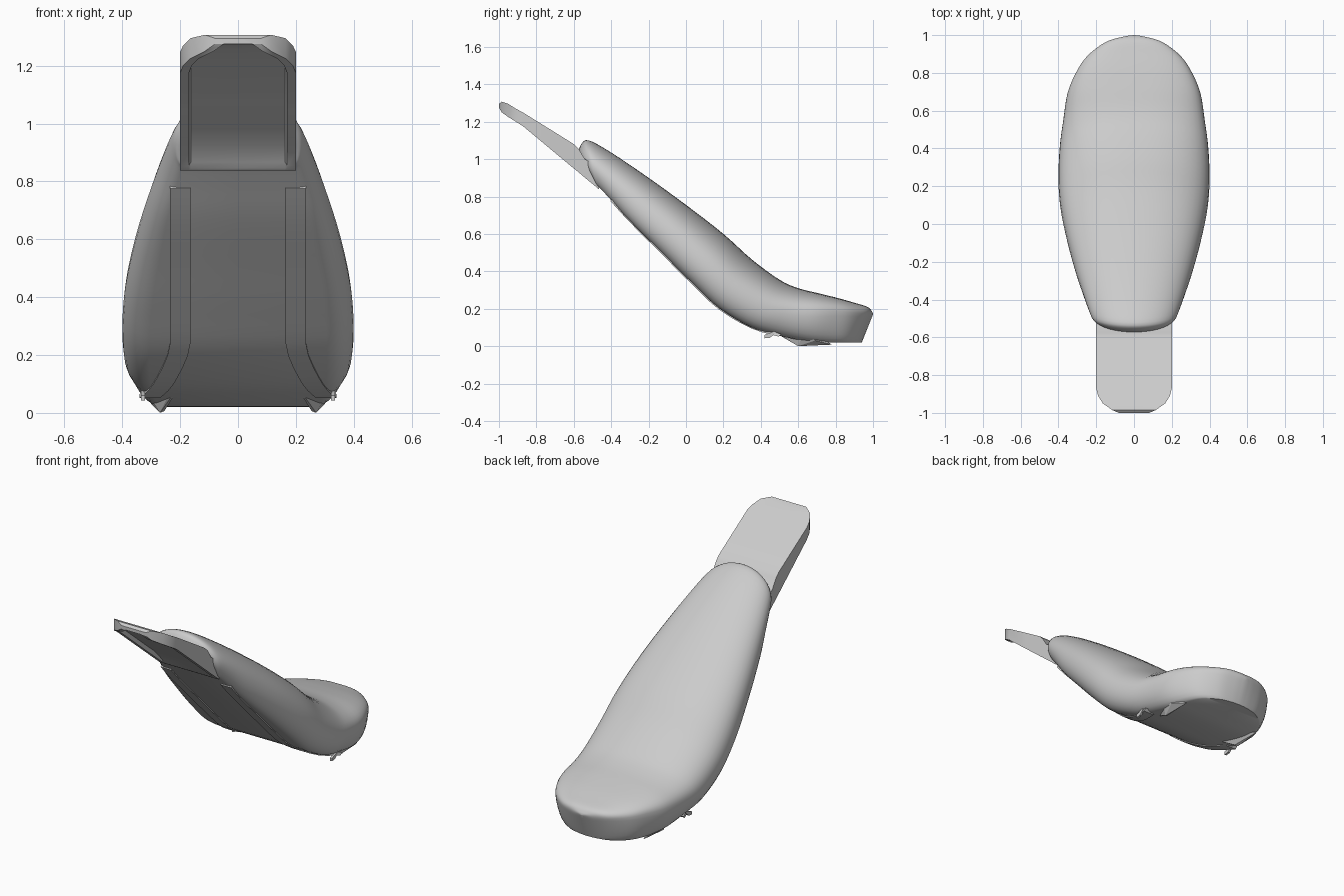
import bpy, bmesh, math

if "Cube" in bpy.data.objects:
    bpy.data.objects.remove(bpy.data.objects["Cube"])

grey = bpy.data.materials.new("light_grey")
grey.use_nodes = True
grey.diffuse_color = (0.6, 0.6, 0.6, 1)
grey.node_tree.nodes["Principled BSDF"].inputs["Base Color"].default_value = (0.6, 0.6, 0.6, 1)


def finish(name, bm, angle=35):
    bmesh.ops.remove_doubles(bm, verts=bm.verts, dist=0.0002)
    bmesh.ops.recalc_face_normals(bm, faces=bm.faces)
    me = bpy.data.meshes.new(name)
    bm.to_mesh(me)
    bm.free()
    ob = bpy.data.objects.new(name, me)
    bpy.context.collection.objects.link(ob)
    me.materials.append(grey)
    bpy.ops.object.select_all(action="DESELECT")
    ob.select_set(True)
    bpy.context.view_layer.objects.active = ob
    bpy.ops.object.shade_smooth_by_angle(angle=math.radians(angle))


def loft(name, rings, angle=35):
    """Skin closed rings of points and cap both ends."""
    bm = bmesh.new()
    rows = [[bm.verts.new(p) for p in r] for r in rings]
    n = len(rows[0])
    for a, b in zip(rows, rows[1:]):
        for i in range(n):
            j = (i + 1) % n
            bm.faces.new((a[i], a[j], b[j], b[i]))
    bm.faces.new(rows[0])
    bm.faces.new(rows[-1])
    finish(name, bm, angle)


def hull(name, points):
    bm = bmesh.new()
    for p in points:
        bm.verts.new(p)
    bmesh.ops.convex_hull(bm, input=bm.verts)
    finish(name, bm, 20)


def mirrored(half):
    """Complete a half section that starts and ends on the centre line."""
    return half + [(-x, y, z) for x, y, z in half[-2:0:-1]]


def spline(rows, steps):
    """Catmull-Rom interpolation of station rows."""
    out = []
    for i in range(len(rows) - 1):
        p = [rows[max(0, min(len(rows) - 1, i + k))] for k in (-1, 0, 1, 2)]
        for s in range(steps):
            t = s / steps
            out.append([0.5 * (2 * b + (c - a) * t + (2 * a - 5 * b + 4 * c - d) * t * t
                               + (3 * b - a - 3 * c + d) * t ** 3) for a, b, c, d in zip(*p)])
    return out + [list(rows[-1])]


# Seat body stations: top y, top z, bottom y, bottom z, half width, widest level, base ratio, roundness
stations = [
    (-0.575, 1.04, -0.48, 0.87, 0.195, 0.32, 0.85, 1),
    (-0.56, 1.08, -0.475, 0.855, 0.215, 0.32, 0.85, 1),
    (-0.52, 1.10, -0.46, 0.845, 0.23, 0.32, 0.85, 1),
    (-0.40, 1.035, -0.40, 0.78, 0.26, 0.33, 0.82, 0.97),
    (-0.20, 0.90, -0.30, 0.67, 0.305, 0.34, 0.8, 0.92),
    (0.0, 0.755, -0.13, 0.50, 0.355, 0.35, 0.78, 0.9),
    (0.20, 0.60, 0.03, 0.34, 0.39, 0.35, 0.77, 0.9),
    (0.35, 0.465, 0.18, 0.20, 0.40, 0.36, 0.77, 0.9),
    (0.50, 0.355, 0.35, 0.10, 0.393, 0.38, 0.77, 0.85),
    (0.60, 0.31, 0.50, 0.055, 0.375, 0.45, 0.77, 0.8),
    (0.72, 0.28, 0.66, 0.025, 0.352, 0.52, 0.78, 0.7),
    (0.82, 0.255, 0.78, 0.02, 0.305, 0.6, 0.82, 0.65),
    (0.90, 0.232, 0.86, 0.02, 0.248, 0.66, 0.84, 0.65),
    (0.97, 0.21, 0.915, 0.02, 0.158, 0.72, 0.84, 0.65),
    (0.995, 0.185, 0.935, 0.02, 0.07, 0.75, 0.84, 0.65),
    (1.0, 0.17, 0.94, 0.02, 0.01, 0.8, 0.84, 0.65),
]


def body_ring(s):
    yt, zt, yb, zb, w, m, k, e = s
    arc = [i / 12 * math.pi / 2 for i in range(13)]
    prof = [(w * math.sin(a) ** e, m + (1 - m) * max(0, math.cos(a)) ** e) for a in arc]
    prof += [(w * (k + (1 - k) * math.cos(a)), m * (1 - math.sin(a))) for a in arc[2::2]]
    prof.append((0, 0))
    return mirrored([(x, yb + (yt - yb) * u, zb + (zt - zb) * u) for x, u in prof])


loft("seat_body", [body_ring(s) for s in spline(stations, 4)])

# Front tongue: plate with slim side flanges; y, half width, top z, flange bottom z, recess depth
tongue = [
    (-1.0, 0.08, 1.295, 1.275, 0), (-0.985, 0.115, 1.307, 1.25, 0.024),
    (-0.95, 0.165, 1.295, 1.225, 0.032), (-0.91, 0.19, 1.27, 1.20, 0.032),
    (-0.87, 0.20, 1.248, 1.175, 0.03), (-0.72, 0.20, 1.155, 1.05, 0.03),
    (-0.60, 0.20, 1.08, 0.95, 0.03), (-0.575, 0.20, 1.055, 0.93, 0.03),
    (-0.54, 0.20, 1.0, 0.9, 0.025), (-0.485, 0.20, 0.965, 0.855, 0.012),
    (-0.475, 0.20, 0.955, 0.846, 0), (-0.465, 0.20, 0.95, 0.838, 0),
]
loft("front_tongue", [mirrored([(0, y, t), (w, y, t), (w, y, b), (w - 0.03, y, b),
                                (w - 0.037, y, b + r), (0, y, b + r)])
                      for y, w, t, b, r in tongue], 30)

under = [(s[2], s[3]) for s in spline(stations[3:10], 3)]
for side, label in ((1, "left"), (-1, "right")):
    # Underside rail strips, splaying outwards near the rear
    rail = []
    for y, z in under:
        c = side * (0.2 + 0.3 * max(0, y - 0.15))
        rail.append([(c + side * dx, y - d, z - d) for dx, d in
                     ((-0.035, -0.01), (-0.035, 0.004), (0.035, 0.004), (0.035, -0.01))])
    loft(label + "_rail", rail)

    # Angled foot gusset under the rear pad
    hull(label + "_foot_gusset", [(side * x, y, z) for x, y, z in (
        (0.17, 0.30, 0.2), (0.17, 0.36, 0.14), (0.2, 0.36, 0.2), (0.255, 0.59, 0.006),
        (0.27, 0.6, 0), (0.26, 0.78, 0.008), (0.3, 0.69, 0.03), (0.33, 0.64, 0.1))])

    # Small hook on the skirt edge
    hull(label + "_skirt_hook", [(side * x, y, z) for x in (0.322, 0.335) for y, z in (
        (0.42, 0.042), (0.42, 0.06), (0.50, 0.09), (0.45, 0.045))])
